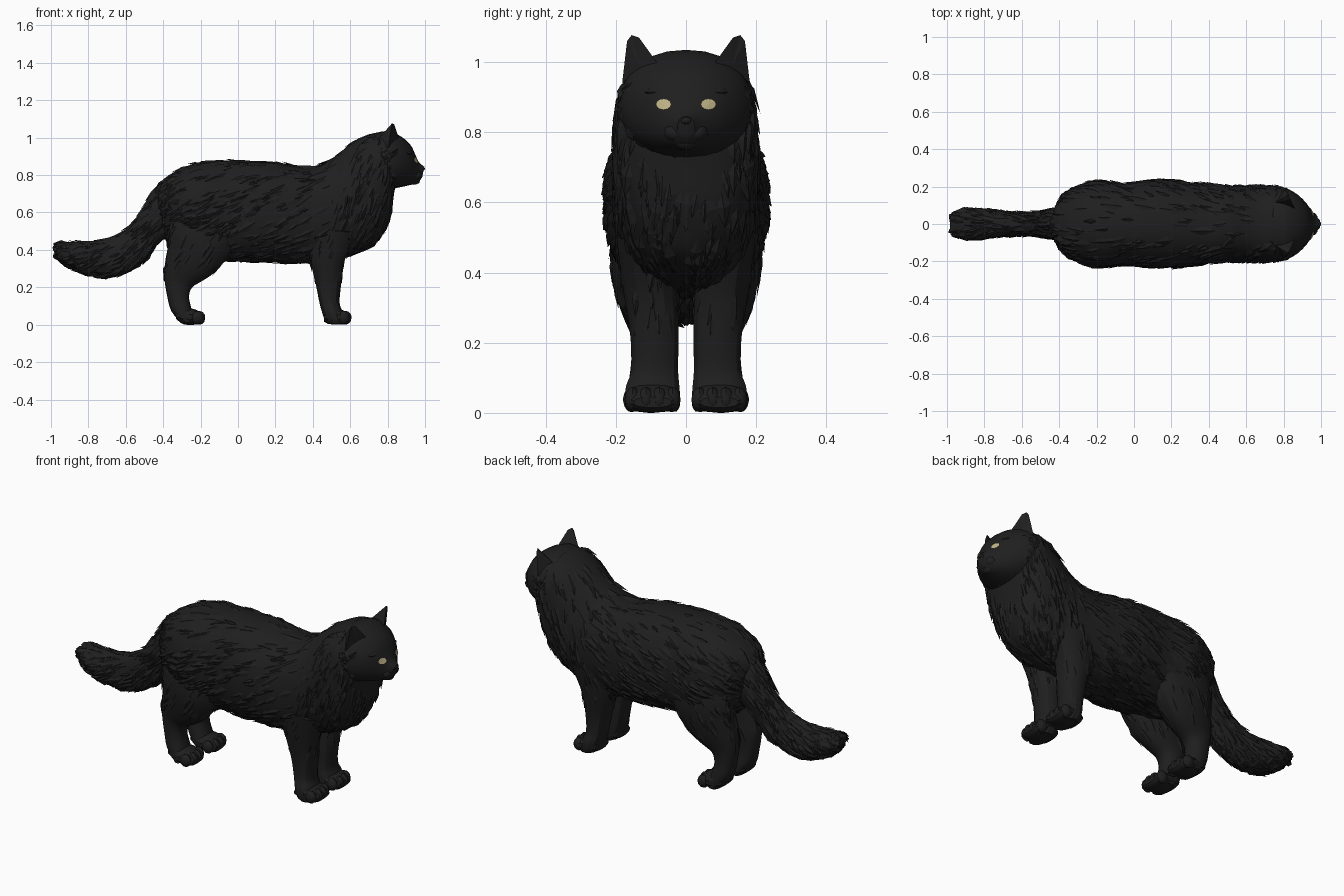
import bpy, bmesh, math, random
from mathutils import Vector
from mathutils.bvhtree import BVHTree

if "Cube" in bpy.data.objects:
    bpy.data.objects.remove(bpy.data.objects["Cube"])

random.seed(7)


def material(name, rgb):
    m = bpy.data.materials.new(name)
    m.diffuse_color = (*rgb, 1)
    m.use_nodes = True
    m.node_tree.nodes["Principled BSDF"].inputs["Base Color"].default_value = m.diffuse_color
    return m


FUR = material("black fur", (0.0135, 0.0135, 0.0135))
EYE = material("yellow eye", (0.52, 0.45, 0.24))


def finish(bm, name, mat, smooth=True):
    bmesh.ops.recalc_face_normals(bm, faces=bm.faces[:])
    me = bpy.data.meshes.new(name)
    for f in bm.faces:
        f.smooth = smooth
    bm.to_mesh(me)
    if smooth:
        me.set_sharp_from_angle(angle=math.radians(28))
    me.materials.append(mat)
    ob = bpy.data.objects.new(name, me)
    bpy.context.collection.objects.link(ob)
    return ob


def catmull(rings, steps):
    """Smoothly interpolate the ring parameters along a loft."""
    out, n = [], len(rings)
    for i in range(n - 1):
        p = [rings[max(0, min(n - 1, i + k))] for k in (-1, 0, 1, 2)]
        for s in range(steps):
            t = s / steps
            out.append([0.5 * (2 * b + (c - a) * t + (2 * a - 5 * b + 4 * c - d) * t * t
                               + (3 * b - a - 3 * c + d) * t ** 3) for a, b, c, d in zip(*p)])
    return out + [rings[-1]]


def loft(name, rings, cy=0, side=1, steps=3, sides=20, power=2.3, bump=0.0):
    """Rings: (x1, z1, x2, z2, half width[, y centre]) between two outline points."""
    bm = bmesh.new()
    loops = []
    for r in catmull(rings, steps):
        y0 = (r[5] if len(r) > 5 else cy) * side
        a, b = Vector((r[0], y0, r[1])), Vector((r[2], y0, r[3]))
        c, u = (a + b) / 2, (a - b) / 2
        loop = []
        for k in range(sides):
            t = 2 * math.pi * k / sides
            cu = math.copysign(abs(math.cos(t)) ** (2 / power), math.cos(t))
            cv = math.copysign(abs(math.sin(t)) ** (2 / power), math.sin(t))
            g = 1 + random.uniform(-bump, bump)
            loop.append(bm.verts.new(c + (u * cu + Vector((0, r[4] * cv, 0))) * g))
        loops.append(loop)
    for p, q in zip(loops, loops[1:]):
        for k in range(sides):
            j = (k + 1) % sides
            bm.faces.new((p[k], p[j], q[j], q[k]))
    bm.faces.new(loops[0])
    bm.faces.new(loops[-1])
    finish(bm, name, FUR)
    return bm


def tufts(name, src, count, flow, length, lift, keep):
    """Scatter flat pointed locks of fur over a lofted part."""
    bm = bmesh.new()
    faces = src.faces[:]
    tree = BVHTree.FromBMesh(src)
    for f in random.choices(faces, [f.calc_area() for f in faces], k=count):
        p, n = f.calc_center_median(), f.normal.copy()
        p = p.lerp(random.choice([v.co for v in f.verts]), random.random())
        if not keep(p, n):
            continue
        d = flow(p) + Vector([random.uniform(-0.2, 0.2) for _ in range(3)])
        d -= n * d.dot(n)
        if d.length < 0.2:
            continue
        d.normalize()
        s = n.cross(d)
        L = length * random.uniform(0.6, 1.3)
        w = L * random.uniform(0.17, 0.28)
        h = lift * random.uniform(0.4, 1.2)
        tip, n2 = tree.find_nearest(p + d * L)[:2]   # keep the tip hugging the surface
        tip = tip + n2 * h
        tip.x = max(tip.x, -1.0)
        root, tip = bm.verts.new(p - d * L * 0.3 - n * 0.004), bm.verts.new(tip)
        l = bm.verts.new(p + d * L * 0.3 + s * w - n * 0.003)
        r = bm.verts.new(p + d * L * 0.3 - s * w - n * 0.003)
        m = bm.verts.new(p + d * L * 0.35 + n * h * 0.7)
        for tri in ((root, r, m), (m, r, tip), (root, m, l), (m, tip, l), (root, l, tip), (root, tip, r)):
            bm.faces.new(tri)
    finish(bm, name, FUR, False)


def ball(name, loc, scale, mat=FUR, sub=2):
    bm = bmesh.new()
    bmesh.ops.create_icosphere(bm, subdivisions=sub, radius=1)
    for v in bm.verts:
        v.co = Vector((v.co.x * scale[0] + loc[0], v.co.y * scale[1] + loc[1], v.co.z * scale[2] + loc[2]))
    finish(bm, name, mat)


# Torso, chest and neck
torso = loft("torso", [
    (-.44, .73, -.40, .50, .07), (-.395, .78, -.36, .43, .155), (-.31, .835, -.26, .37, .207),
    (-.20, .868, -.17, .345, .233), (-.05, .88, -.05, .345, .218), (.15, .873, .13, .335, .236),
    (.29, .853, .36, .33, .222), (.37, .843, .56, .36, .208), (.46, .862, .69, .41, .203),
    (.54, .918, .765, .47, .203), (.60, .965, .812, .57, .204), (.67, 1.008, .83, .67, .202),
    (.74, 1.025, .84, .735, .188), (.79, .99, .85, .78, .14)], bump=.012, sides=26)

# Head, tapering to the muzzle
head = loft("head", [
    (.64, .97, .78, .74, .15), (.71, 1.015, .81, .725, .186), (.79, 1.035, .85, .732, .186),
    (.86, 1.013, .882, .738, .16), (.92, .965, .912, .745, .118), (.95, .905, .94, .752, .078),
    (.968, .868, .965, .763, .05), (.996, .845, .985, .788, .024)], sides=24, power=2.2)

# Tail
tail = loft("tail", [
    (-.38, .79, -.36, .46, .10), (-.46, .70, -.42, .44, .08), (-.54, .57, -.49, .35, .062),
    (-.62, .495, -.58, .29, .06), (-.72, .45, -.69, .255, .066), (-.83, .437, -.80, .268, .077),
    (-.93, .444, -.89, .30, .077), (-.985, .425, -.95, .345, .055)], sides=16, bump=.03)

# Legs, paws and toes, one of each per side
thighs, arms = [], []
for s, label in ((-1, "right"), (1, "left")):
    arms.append(loft("front_leg_" + label, [
        (.34, .50, .64, .50, .075, .125), (.385, .34, .572, .35, .078, .102), (.415, .22, .552, .22, .07, .09),
        (.435, .12, .543, .12, .069, .09), (.45, .065, .555, .08, .078, .095), (.465, .02, .57, .03, .08, .095),
        (.48, .004, .57, .004, .07, .095)], side=s, sides=14))
    loft("front_paw_" + label, [
        (.46, .06, .46, .015, .06), (.50, .09, .50, .002, .074), (.555, .08, .555, 0, .077),
        (.585, .063, .585, .003, .07), (.602, .045, .602, .015, .055)], cy=.095, side=s, sides=14)
    thighs.append(loft("hind_leg_" + label, [
        (-.36, .62, .02, .55, .08, .125), (-.375, .51, -.03, .40, .1, .118), (-.375, .42, -.12, .285, .088, .113),
        (-.388, .33, -.19, .235, .073, .106), (-.395, .26, -.245, .2, .06, .1),
        (-.378, .15, -.262, .15, .056, .1), (-.355, .07, -.25, .09, .064, .1),
        (-.30, .006, -.23, .02, .066, .1)], side=s, sides=16))
    loft("hind_paw_" + label, [
        (-.34, .07, -.33, .03, .05), (-.29, .09, -.29, .002, .066), (-.23, .082, -.23, 0, .072),
        (-.195, .063, -.195, .003, .066), (-.18, .045, -.18, .015, .05)], cy=.1, side=s, sides=14)
    for x, cy in ((.581, .095), (-.201, .1)):
        for k in range(4):
            off = (k - 1.5) * .038
            ball("toe", (x - abs(off) * .3, s * (cy + off), .038), (.033, .023, .036))

# Fur locks
down_back = lambda p: Vector((-.35, 0, -1)) if p.x > .5 else Vector((-1, 0, -.45))
tufts("body_fur", torso, 1500, down_back, .095, .010,
      lambda p, n: random.random() > max(0, n.z) * .85 and p.x < .83)
tufts("tail_fur", tail, 420, lambda p: Vector((-1, 0, -.45 if p.x < -.6 else -1.0)), .095, .012,
      lambda p, n: -.97 < p.x < -.4)
tufts("ruff_fur", head, 420, lambda p: Vector((-.9, 0, -.6)), .08, .006,
      lambda p, n: p.x < .86 and p.z < .95 and n.x < .7)
for t in thighs:
    tufts("thigh_fur", t, 130, lambda p: Vector((-.6, 0, -1)), .085, .007, lambda p, n: p.z > .3)
for a in arms:
    tufts("shoulder_fur", a, 90, lambda p: Vector((-.3, 0, -1)), .07, .006, lambda p, n: p.z > .28)

# Ears: hollow-fronted wedges with blunt tips
for s, label in ((-1, "right"), (1, "left")):
    bm = bmesh.new()
    pts = [(.80, .182, .94), (.86, .08, .995), (.755, .115, 1.0), (.822, .168, 1.06), (.836, .134, 1.07),
           (.835, .13, .985), (.824, .155, 1.077)]
    o, i, b, t, u, c, w = [bm.verts.new((x, s * y, z)) for x, y, z in pts]
    for f in ((o, b, t), (b, w, t), (b, u, w), (b, i, u), (i, c, u), (c, w, u), (c, t, w), (c, o, t),
              (o, c, b), (c, i, b)):
        bm.faces.new(f)
    finish(bm, "ear_" + label, FUR, False)

# Muzzle pads, chin, brow and nose
for s in (-1, 1):
    ball("muzzle_pad", (.948, s * .027, .80), (.036, .037, .03))
    ball("brow", (.905, s * .07, .915), (.024, .05, .014))
ball("chin", (.94, 0, .768), (.034, .034, .02))
ball("nose", (.983, 0, .834), (.017, .02, .013))

# Eyes: thin plates laid on the face surface
tree = BVHTree.FromBMesh(head)
for s, label in ((-1, "right"), (1, "left")):
    def on_face(y, z):
        return tree.ray_cast(Vector((2, y, z)), Vector((-1, 0, 0)))[0] + Vector((.005, s * .002, 0))
    bm = bmesh.new()
    mid = bm.verts.new(on_face(s * .062, .88))
    rim = [bm.verts.new(on_face(s * .062 + .022 * math.cos(k * math.pi / 6), .88 + .016 * math.sin(k * math.pi / 6)))
           for k in range(12)]
    for k in range(12):
        bm.faces.new((mid, rim[k], rim[(k + 1) % 12]))
    ob = finish(bm, "eye_" + label, EYE, False)
    if ob.data.polygons[0].normal.x < 0:
        ob.data.flip_normals()
